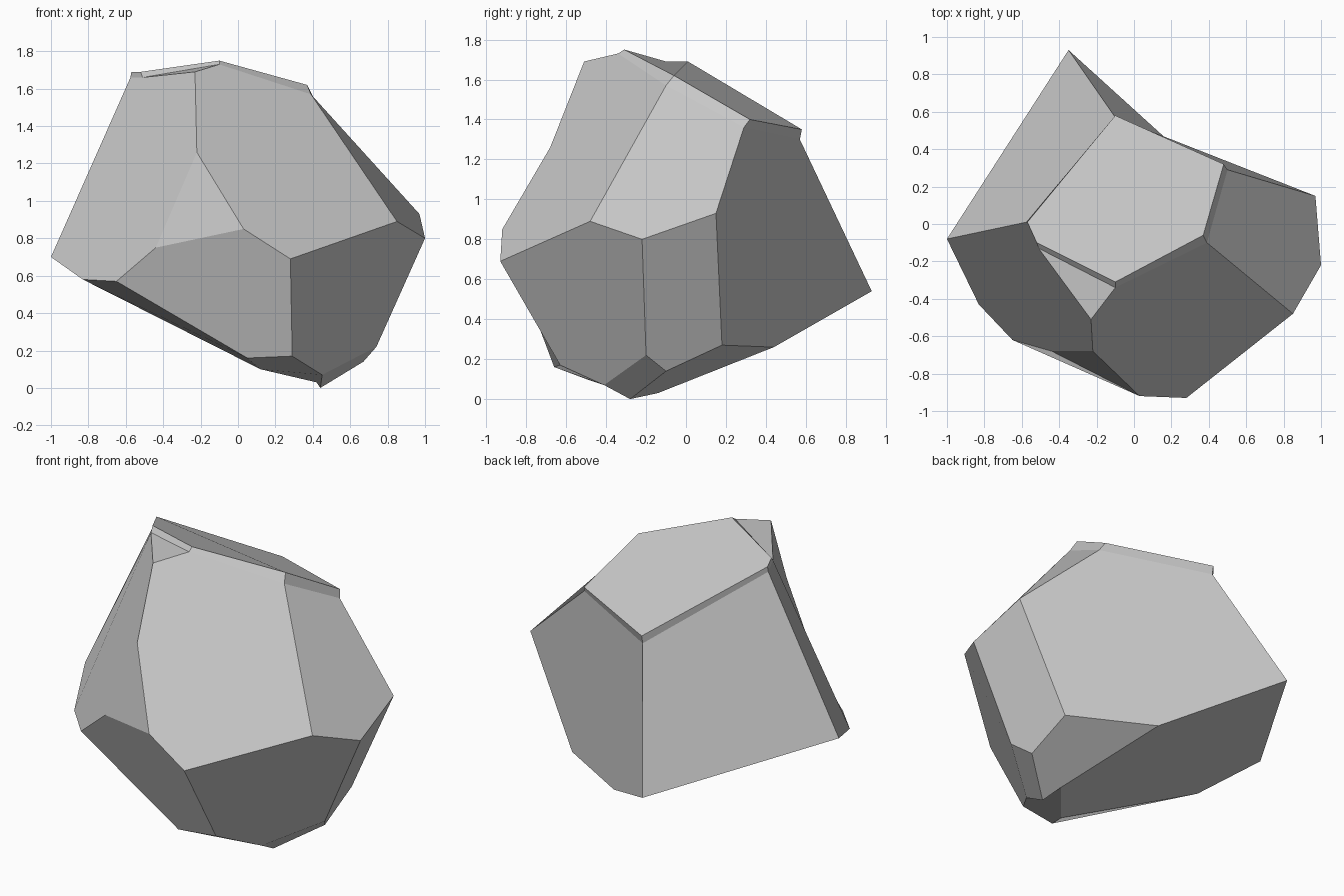
import bpy
import bmesh
from mathutils import Vector

cube = bpy.data.objects.get("Cube")
if cube:
    bpy.data.objects.remove(cube, do_unlink=True)

# Single stone colour
stone = bpy.data.materials.new("stone grey")
stone.use_nodes = True
grey = (0.58, 0.58, 0.58, 1)
stone.diffuse_color = grey
shader = stone.node_tree.nodes["Principled BSDF"]
shader.inputs["Base Color"].default_value = grey
shader.inputs["Roughness"].default_value = 0.9

bm = bmesh.new()
corner = {}
facet_of = {}


def ring(names, points):
    """Add one level of named corners to the rock."""
    for name, point in zip(names.split(), points):
        corner[name] = bm.verts.new(point)


def facet(*pieces):
    """Build one chipped facet; its pieces are shaded as a single plane."""
    faces = [bm.faces.new([corner[name] for name in piece.split()])
             for piece in pieces]
    for face in faces:
        face.smooth = True
        facet_of[face] = faces


def fan(centre, names):
    """List the triangles that fold a facet around one corner."""
    outer = names.split()
    return [f"{centre} {a} {b}" for a, b in zip(outer, outer[1:])]


# Flat cap, and the narrow chipped rim just under it
cap = "cap_left cap_notch cap_peak cap_right cap_back_right cap_back"
rim = cap.replace("cap_", "rim_")
ring(cap, [(-.57, .01, 1.69), (-.52, -.1, 1.69), (-.1, -.31, 1.75),
           (.37, -.06, 1.62), (.48, .32, 1.4), (-.1, .58, 1.35)])
ring(rim, [(-.575, .01, 1.66), (-.51, -.13, 1.66), (-.1, -.34, 1.73),
           (.39, -.1, 1.57), (.5, .29, 1.36), (-.1, .57, 1.3)])

# Front ridge running down from the rim
ring("ridge_top ridge_mid", [(-.23, -.51, 1.69), (-.22, -.68, 1.26)])

# Waist, from the left tip round the front to the back tip
ring("left_tip left_low left_front dent brow chin",
     [(-1, -.08, .7), (-.83, -.43, .58), (-.65, -.62, .57),
      (-.44, -.68, .75), (.03, -.92, .85), (.28, -.93, .69)])
ring("right_front right_tip right_back back_tip",
     [(.85, -.48, .89), (1, -.22, .8), (.97, .15, .93), (-.35, .93, .54)])

# Base
ring("foot_front foot_mid foot_right heel_front heel_mid heel_back hollow",
     [(.05, -.66, .16), (.29, -.63, .17), (.45, -.41, .07), (.74, -.2, .22),
      (.67, -.1, .14), (.66, .18, .27), (.19, .44, .26)])
ring("toe sole_back sole_left",
     [(.44, -.28, 0), (.42, -.14, .03), (.12, -.5, .1)])

# Cap and rim facets
facet("cap_notch cap_peak cap_right",
      *fan("cap_left", "cap_notch cap_right cap_back_right cap_back"))
upper, lower = cap.split(), rim.split()
for i in range(len(upper)):
    facet(f"{upper[i - 1]} {upper[i]} {lower[i]} {lower[i - 1]}")
facet("rim_notch ridge_top rim_peak")

# Upper side facets
facet(*fan("ridge_mid",
           "brow chin right_front rim_right rim_peak ridge_top"))
facet(*fan("rim_right", "right_front right_tip right_back rim_back_right"))
facet(*fan("rim_left", "rim_back back_tip left_tip"))
facet("left_low left_front dent",
      *fan("rim_notch",
           "rim_left left_tip left_low dent ridge_mid ridge_top"))
facet("dent brow ridge_mid")

# Folded back facet
facet("back_tip rim_back hollow", "rim_back rim_back_right right_back",
      "rim_back right_back hollow", "right_back heel_back hollow")

# Lower side facets
facet(*fan("brow", "dent left_front foot_front foot_mid chin"))
facet("chin foot_mid foot_right heel_front right_tip right_front")
facet("right_tip heel_front heel_mid heel_back right_back")
facet("foot_right toe heel_mid heel_front")

# Underside
facet("heel_mid toe sole_back hollow heel_back")
facet("back_tip left_tip left_low sole_left sole_back hollow")
facet("left_low left_front foot_front sole_left")
facet(*fan("foot_right", "toe sole_back sole_left foot_front foot_mid"))

# Crisp edges, with one shared normal across each facet
bmesh.ops.recalc_face_normals(bm, faces=bm.faces[:])
bm.normal_update()
for edge in bm.edges:
    edge.smooth = False
normals = []
for face in bm.faces:
    total = sum((f.normal * f.calc_area() for f in facet_of[face]), Vector())
    normals += [total.normalized()] * len(face.verts)

mesh = bpy.data.meshes.new("rock")
bm.to_mesh(mesh)
bm.free()
mesh.normals_split_custom_set(normals)
mesh.materials.append(stone)
rock = bpy.data.objects.new("rock", mesh)
bpy.context.collection.objects.link(rock)
